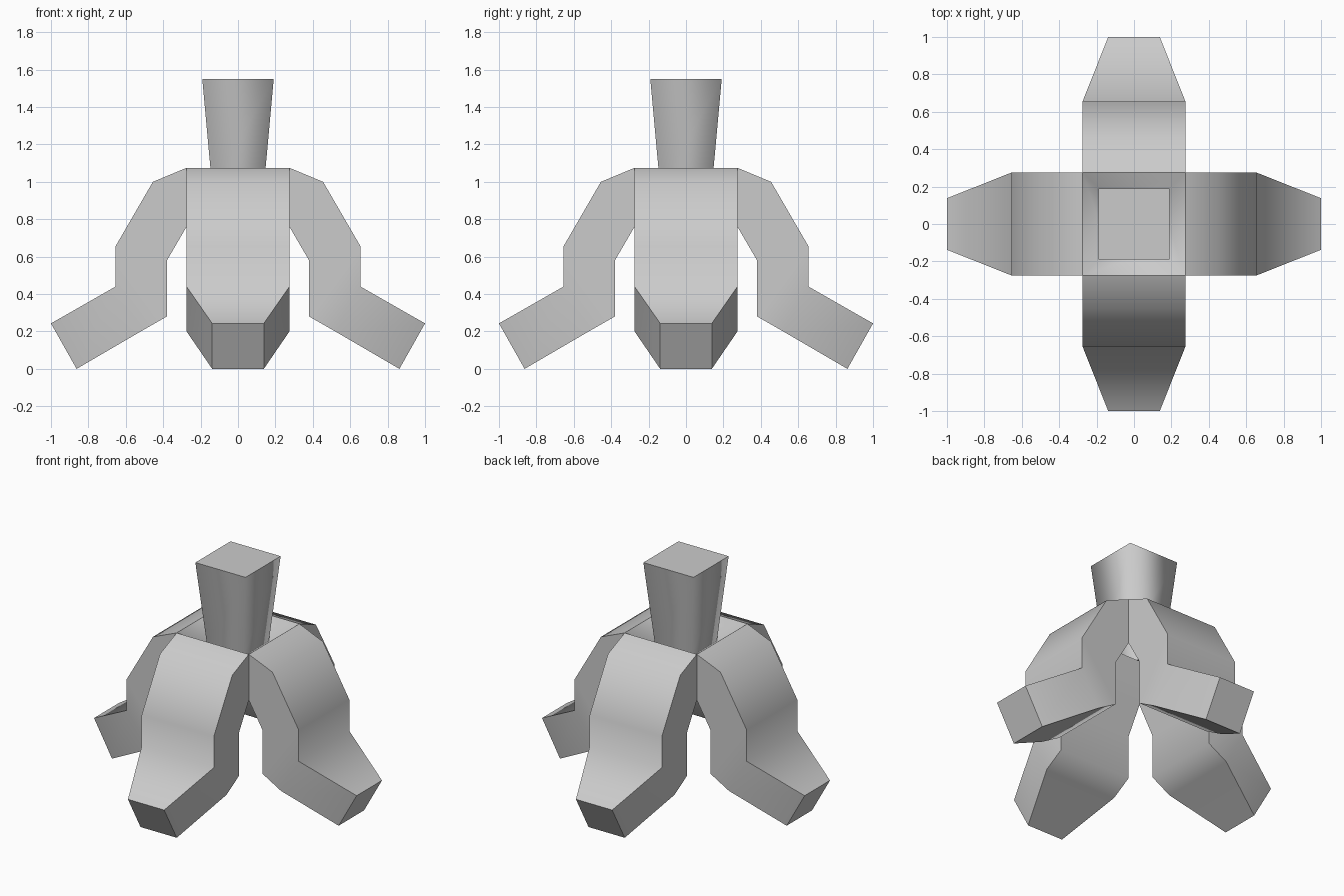
import bpy, bmesh, math
from mathutils import Matrix

if "Cube" in bpy.data.objects:
    bpy.data.objects.remove(bpy.data.objects["Cube"])


def loft(name, rings, cap_start, angle):
    """Bridge a list of 4-point rings into a tube with a closed end."""
    bm = bmesh.new()
    vs = [[bm.verts.new(p) for p in ring] for ring in rings]
    for a, b in zip(vs, vs[1:]):
        for i in range(4):
            j = (i + 1) % 4
            bm.faces.new((a[i], a[j], b[j], b[i]))
    bm.faces.new(vs[-1])
    if cap_start:
        bm.faces.new(vs[0][::-1])
        bmesh.ops.recalc_face_normals(bm, faces=bm.faces)
    mesh = bpy.data.meshes.new(name)
    bm.to_mesh(mesh)
    bm.free()
    obj = bpy.data.objects.new(name, mesh)
    bpy.context.collection.objects.link(obj)
    bpy.ops.object.select_all(action='DESELECT')
    obj.select_set(True)
    bpy.context.view_layer.objects.active = obj
    bpy.ops.object.shade_smooth_by_angle(angle=math.radians(angle))
    return obj


# Bent leg: outer (r, z), inner (r, z) and half width at each section
sections = [
    ((0.275, 1.075), (0.275, 0.76), 0.275),
    ((0.455, 1.0), (0.38, 0.58), 0.275),
    ((0.655, 0.655), (0.38, 0.28), 0.275),
    ((0.655, 0.44), (0.52, 0.20), 0.275),
    ((1.0, 0.243), (0.863, 0.0), 0.138),
]
leg_rings = [[(o[0], -w, o[1]), (o[0], w, o[1]), (i[0], w, i[1]), (i[0], -w, i[1])]
             for o, i, w in sections]
for k, name in enumerate(("right_leg", "back_leg", "left_leg", "front_leg")):
    leg = loft(name, leg_rings, True, 65)
    leg.data.transform(Matrix.Rotation(k * math.pi / 2, 4, 'Z'))


# Sunken collar between the legs, rising into the flared square post
def square(h, z):
    return [(-h, -h, z), (h, -h, z), (h, h, z), (-h, h, z)]


loft("collar_and_post", [square(0.275, 1.075), square(0.138, 0.97), square(0.191, 1.55)],
     False, 92)
